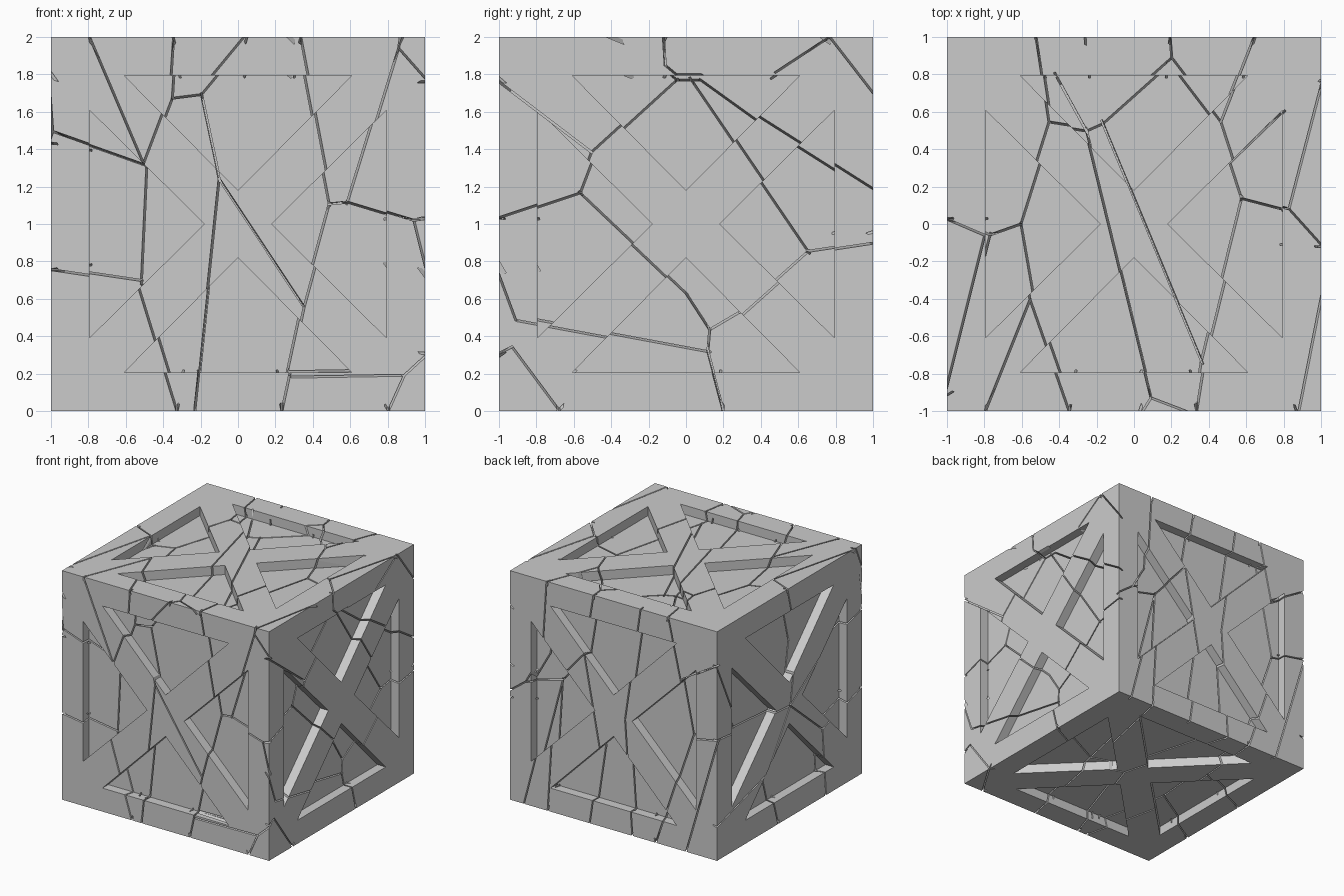
import bpy
import bmesh
from mathutils import Vector, Matrix

RECESS_DEPTH = 0.08
CRACK_WIDTH = 0.011
CRACK_DEPTH = 0.22
CENTRE = Vector((0, 0, 1))

default_cube = bpy.data.objects.get("Cube")
if default_cube:
    bpy.data.objects.remove(default_cube, do_unlink=True)

# Stone colour
stone = bpy.data.materials.new("grey_stone")
stone.use_nodes = True
stone_colour = (0.6, 0.6, 0.6, 1)
stone.diffuse_color = stone_colour
stone.node_tree.nodes["Principled BSDF"].inputs["Base Color"].default_value = stone_colour

# Each side of the block: its right, up and outward directions
X, Y, Z = Vector((1, 0, 0)), Vector((0, 1, 0)), Vector((0, 0, 1))
SIDES = {
    "front": (X, Z, -Y),
    "back": (X, Z, Y),
    "left": (Y, Z, X),
    "right": (Y, Z, -X),
    "top": (X, Y, Z),
    "bottom": (X, Y, -Z),
}


def make_object(name, bm):
    """Turn a bmesh into a linked object with consistent normals."""
    bmesh.ops.recalc_face_normals(bm, faces=bm.faces)
    mesh = bpy.data.meshes.new(name)
    bm.to_mesh(mesh)
    bm.free()
    obj = bpy.data.objects.new(name, mesh)
    bpy.context.scene.collection.objects.link(obj)
    return obj


def add_prism(bm, outer, inner):
    """Closed solid between two matching rings of points."""
    a = [bm.verts.new(p) for p in outer]
    b = [bm.verts.new(p) for p in inner]
    bm.faces.new(a)
    bm.faces.new(b[::-1])
    for i in range(len(a)):
        j = (i + 1) % len(a)
        bm.faces.new((a[i], b[i], b[j], a[j]))


def carve(target, cutter, overlapping):
    """Subtract the cutter from the target and discard the cutter."""
    cutter.hide_render = True
    cut = target.modifiers.new("carve", "BOOLEAN")
    cut.operation = "DIFFERENCE"
    cut.solver = "EXACT"
    cut.use_self = overlapping
    cut.object = cutter
    graph = bpy.context.evaluated_depsgraph_get()
    carved = bpy.data.meshes.new_from_object(target.evaluated_get(graph))
    target.modifiers.clear()
    target.data = carved
    bpy.data.objects.remove(cutter, do_unlink=True)


def carve_cracks(side, paths):
    """Cut thin leaning slots along paths drawn on one side of the block."""
    right, up, out = SIDES[side]
    middle = Vector((0, 0)) if side in ("top", "bottom") else Vector((0, 1))
    bm = bmesh.new()
    for path in paths:
        points = [Vector(p) - middle for p in path]
        for start, end in zip(points, points[1:]):
            along = (end - start).normalized()
            across = Vector((-along.y, along.x)) * CRACK_WIDTH / 2
            start, end = start - along * 0.004, end + along * 0.004
            ring = (start - across, end - across, end + across, start + across)
            lean = (start + end) * 0.1
            outer, inner = [], []
            for p in ring:
                base = CENTRE + out
                q = p + lean * 0.1
                r = p - lean * CRACK_DEPTH * 2
                outer.append(base + right * q.x + up * q.y + out * 0.02)
                inner.append(base + right * r.x + up * r.y - out * CRACK_DEPTH)
            add_prism(bm, outer, inner)
    carve(block, make_object(side + "_crack_cutter", bm), True)


# Solid block
bm = bmesh.new()
bmesh.ops.create_cube(bm, size=2, matrix=Matrix.Translation(CENTRE))
block = make_object("cracked_block", bm)

# Four triangular recesses on each side, leaving a frame and a diagonal cross
bm = bmesh.new()
for right, up, out in SIDES.values():
    for turn in range(4):
        a, b = right, up
        for _ in range(turn):
            a, b = b, -a
        corners = [a * s + b * t for s, t in ((-0.61, 0.795), (0.61, 0.795), (0, 0.18))]
        base = CENTRE + out
        add_prism(bm, [base + c + out * 0.05 for c in corners],
                  [base + c - out * RECESS_DEPTH for c in corners])
carve(block, make_object("recess_cutter", bm), False)

# Cracks running over every side
carve_cracks("front", [
    [(-0.79, 2), (-0.5, 1.32), (-0.53, 0.68), (-0.32, 0)],
    [(-1, 1.77), (-0.98, 1.49), (-0.5, 1.32), (-0.36, 1.69), (-0.2, 1.71), (0.04, 2)],
    [(-1, 1.43), (-0.98, 1.49)],
    [(-1, 0.76), (-0.53, 0.69)],
    [(-0.34, 2), (-0.36, 1.69)],
    [(-0.2, 1.71), (-0.1, 1.24), (-0.23, 0)],
    [(-0.1, 1.24), (0.35, 0.56)],
    [(0.33, 2), (0.5, 1.11), (0.35, 0.56), (0.23, 0)],
    [(0.5, 1.11), (0.6, 1.12), (0.85, 1.93), (1, 1.76)],
    [(0.85, 1.93), (0.86, 2)],
    [(0.6, 1.12), (0.93, 1.02), (1, 1.03)],
    [(0.93, 1.02), (1, 0.74)],
    [(0.28, 0.19), (0.88, 0.2), (1, 0.31)],
    [(0.88, 0.2), (0.79, 0)],
])
carve_cracks("left", [
    [(-1, 1.76), (-0.5, 1.38)],
    [(-1, 1.03), (-0.58, 1.17), (-0.5, 1.38), (-0.05, 1.79), (-0.11, 1.84), (-0.12, 2)],
    [(-0.58, 1.17), (0, 0.62), (0.13, 0.42), (0.12, 0.3), (-0.9, 0.49), (-1, 0.76)],
    [(0.12, 0.3), (0.2, 0)],
    [(-1, 0.31), (-0.92, 0.35), (-0.66, 0)],
    [(0.13, 0.42), (0.3, 0.52), (0.67, 0.85), (1, 0.9)],
    [(0.03, 1.79), (0.67, 0.85)],
    [(-0.05, 1.79), (0.08, 1.79), (0.4, 1.56), (1, 1.18)],
    [(0.47, 1.8), (0.76, 1.99), (1, 1.68)],
])
carve_cracks("top", [
    [(-0.52, 1), (-0.45, 0.54), (-0.62, 0), (-0.55, -0.4), (-0.34, -1)],
    [(-1, 0.03), (-0.79, -0.06), (-0.62, 0)],
    [(-0.79, -0.06), (-1, -0.9)],
    [(-0.55, -0.4), (-0.79, -1)],
    [(-0.45, 0.54), (-0.26, 0.51), (-0.17, 0.55), (0.2, 0.88), (0.19, 1)],
    [(-0.42, 0.8), (-0.26, 0.51), (0.09, -0.92), (0.04, -1)],
    [(0.09, -0.92), (0.3, -1)],
    [(-0.17, 0.55), (0.37, -0.75), (0.33, -1)],
    [(0.2, 0.88), (0.46, 0.54), (0.59, 0.14), (0.37, -0.75)],
    [(0.64, 1), (0.46, 0.54)],
    [(0.53, 0.34), (0.8, 0.6)],
    [(0.59, 0.14), (0.82, 0.08), (1, 0.77)],
    [(0.82, 0.08), (1, -0.12)],
    [(1, -0.34), (0.87, -1)],
])
carve_cracks("back", [
    [(0.64, 2), (0.68, 1.35), (0.84, 1.07), (0.56, 1.14), (0.63, 0)],
    [(1, 0.95), (0.84, 1.07)],
    [(0.56, 1.14), (0.86, 0)],
    [(0.56, 1.14), (0.28, 1.46), (0.19, 2)],
    [(0.28, 1.46), (0.13, 0.67), (0.23, 0)],
    [(-0.26, 2), (-0.11, 1), (-0.18, 0)],
    [(-0.52, 2), (-0.64, 1.48), (-0.74, 1), (-0.4, 0)],
    [(-0.64, 1.48), (-1, 1.7)],
    [(-0.74, 1), (-1, 1.05), (-0.69, 0)],
])
carve_cracks("right", [
    [(0.03, 2), (-0.1, 1.5), (-0.01, 0.97), (0.3, 0.5), (0.15, 0)],
    [(1, 1.05), (0.68, 1.02), (-0.01, 0.97), (-0.57, 1.33), (-1, 1.43)],
    [(-0.9, 2), (-1, 1.77)],
    [(1, 1.7), (0.68, 1.02)],
    [(-1, 0.76), (-0.45, 0.6), (-0.01, 0.97)],
    [(-0.45, 0.6), (-0.5, 0)],
    [(0.3, 0.5), (1, 0.3)],
])
carve_cracks("bottom", [
    [(-0.32, -1), (-0.5, -0.2), (-0.45, 0.4), (-0.4, 1)],
    [(-1, -0.5), (-0.5, -0.2)],
    [(-1, 0.15), (-0.45, 0.4)],
    [(-0.23, -1), (0.1, 0), (-0.18, 1)],
    [(0.23, -1), (0.4, -0.1), (0.63, 1)],
    [(0.1, 0), (0.4, -0.1), (1, 0.2)],
    [(0.79, -1), (1, -0.66)],
])

block.data.materials.clear()
block.data.materials.append(stone)
